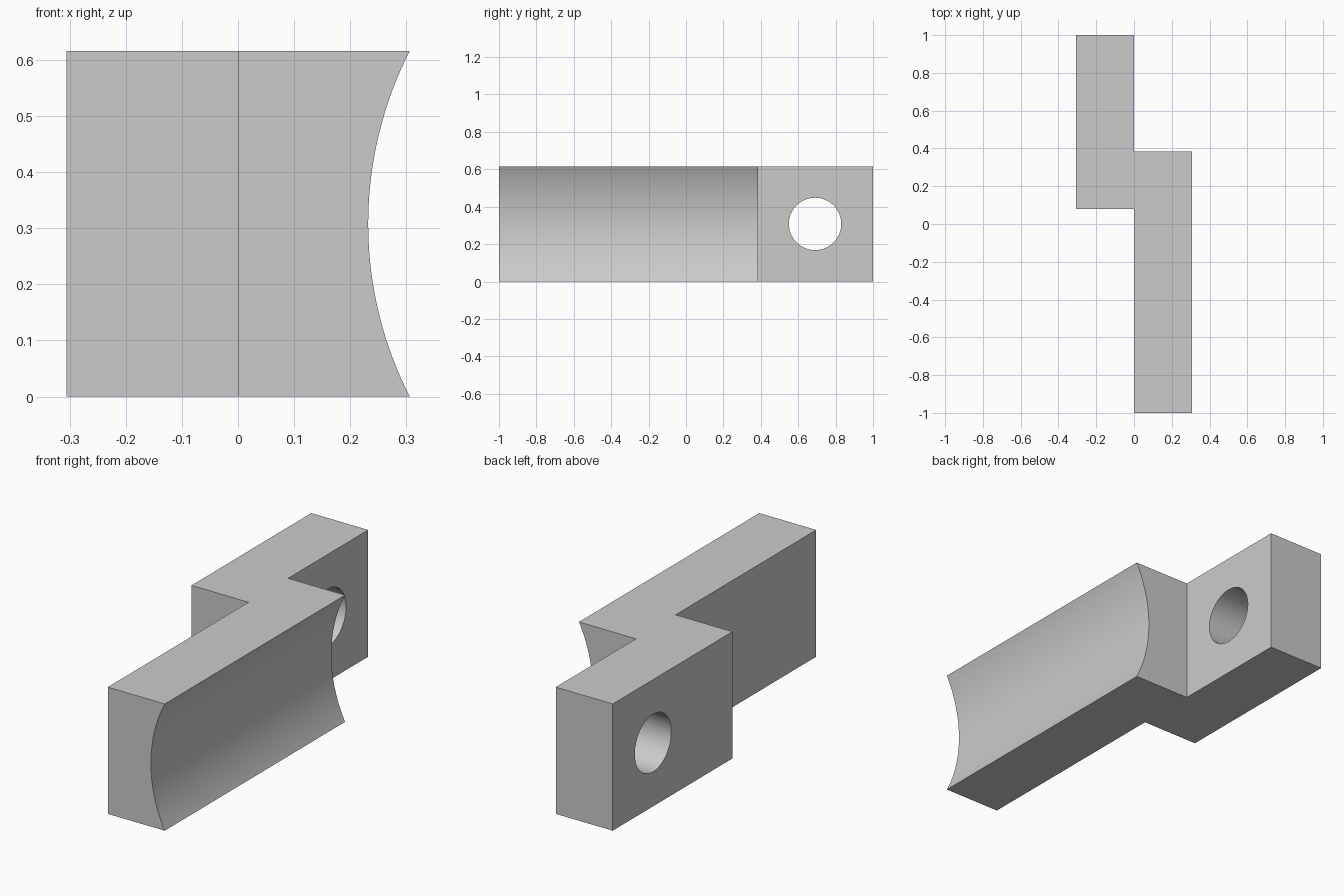
import bpy
import bmesh
import math
from mathutils import Matrix

cube = bpy.data.objects.get("Cube")
if cube:
    bpy.data.objects.remove(cube, do_unlink=True)

HEIGHT = 0.616
MID = HEIGHT / 2
WIDTH = 0.306          # thickness of each arm
GROOVE_DEPTH = 0.074
GROOVE_RADIUS = (MID ** 2 + GROOVE_DEPTH ** 2) / (2 * GROOVE_DEPTH)

grey = bpy.data.materials.new("light grey")
grey.use_nodes = True
colour = (0.6, 0.6, 0.6, 1)
grey.diffuse_color = colour
grey.node_tree.nodes["Principled BSDF"].inputs["Base Color"].default_value = colour


def add_object(name, bm):
    bmesh.ops.recalc_face_normals(bm, faces=bm.faces)
    mesh = bpy.data.meshes.new(name)
    bm.to_mesh(mesh)
    bm.free()
    mesh.materials.append(grey)
    obj = bpy.data.objects.new(name, mesh)
    bpy.context.collection.objects.link(obj)
    return obj


def cylinder(name, radius, depth, axis, centre, segments):
    bm = bmesh.new()
    turn = Matrix.Rotation(math.pi / 2, 4, axis)
    bmesh.ops.create_cone(bm, cap_ends=True, segments=segments, radius1=radius,
                          radius2=radius, depth=depth,
                          matrix=Matrix.Translation(centre) @ turn)
    obj = add_object(name, bm)
    obj.hide_render = True
    return obj


# Offset two-arm body: outline extruded upwards, long arm left oversize for the groove
outline = [(0, -1), (0.34, -1), (0.34, 0.385), (0, 0.385),
           (0, 1), (-WIDTH, 1), (-WIDTH, 0.08), (0, 0.08)]
bm = bmesh.new()
base = bm.faces.new([bm.verts.new((x, y, 0)) for x, y in outline])
top = bmesh.ops.extrude_face_region(bm, geom=[base])["geom"]
bmesh.ops.translate(bm, vec=(0, 0, HEIGHT),
                    verts=[v for v in top if isinstance(v, bmesh.types.BMVert)])
body = add_object("offset_jaw_body", bm)

# Concave long face and round through hole
cutters = [
    cylinder("groove_cutter", GROOVE_RADIUS, 4, "X",
             (WIDTH - GROOVE_DEPTH + GROOVE_RADIUS, 0, MID), 192),
    cylinder("hole_cutter", 0.14, 0.8, "Y", (-WIDTH / 2, 0.69, MID), 64),
]
bpy.ops.object.select_all(action="DESELECT")
body.select_set(True)
bpy.context.view_layer.objects.active = body
for cutter in cutters:
    mod = body.modifiers.new(cutter.name, "BOOLEAN")
    mod.operation = "DIFFERENCE"
    mod.solver = "EXACT"
    mod.object = cutter
    bpy.ops.object.modifier_apply(modifier=mod.name)
    bpy.data.objects.remove(cutter, do_unlink=True)

bpy.ops.object.shade_smooth_by_angle(angle=math.radians(30))
